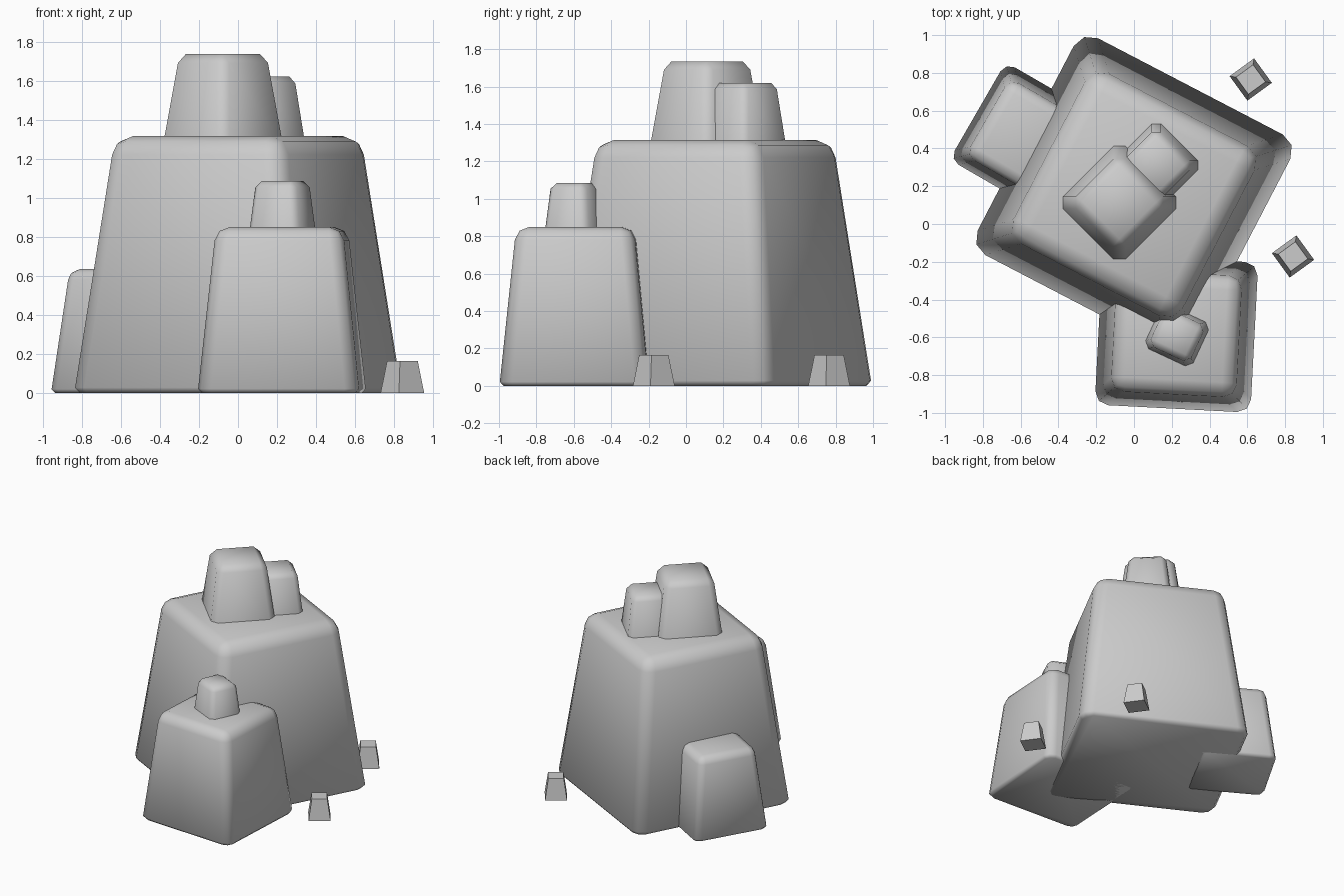
import bpy, bmesh, math
from mathutils import Matrix

if "Cube" in bpy.data.objects:
    bpy.data.objects.remove(bpy.data.objects["Cube"])


def block(name, x, y, z0, z1, base, top, angle, bevel=0.0, segs=1, foot=0.0):
    """Tapered square block; base/top are half sizes (x, y), foot chamfers the ground edge."""
    bm = bmesh.new()
    bmesh.ops.create_cube(bm, size=2)
    for v in bm.verts:
        up = v.co.z > 0
        h = top if up else base
        v.co.x *= h[0]
        v.co.y *= h[1]
        v.co.z = z1 if up else z0

    def on_floor(e):
        return all(abs(v.co.z - z0) < 1e-4 for v in e.verts)

    if bevel:
        bmesh.ops.bevel(bm, geom=[e for e in bm.edges if not on_floor(e)],
                        offset=bevel, offset_type='OFFSET', segments=segs,
                        profile=0.5, affect='EDGES', clamp_overlap=True)
    if foot:
        bmesh.ops.bevel(bm, geom=[e for e in bm.edges if on_floor(e)],
                        offset=foot, offset_type='OFFSET', segments=1,
                        profile=0.5, affect='EDGES', clamp_overlap=True)
    bm.transform(Matrix.Translation((x, y, 0)) @ Matrix.Rotation(math.radians(angle), 4, 'Z'))
    bmesh.ops.recalc_face_normals(bm, faces=bm.faces)
    me = bpy.data.meshes.new(name)
    bm.to_mesh(me)
    bm.free()
    ob = bpy.data.objects.new(name, me)
    bpy.context.collection.objects.link(ob)
    if bevel:
        bpy.ops.object.select_all(action='DESELECT')
        ob.select_set(True)
        bpy.context.view_layer.objects.active = ob
        bpy.ops.object.shade_smooth_by_angle(angle=math.radians(50))
    return ob


# Large rounded rocks standing on the ground
block("main_rock", 0, 0.155, 0, 1.315, (0.65, 0.65), (0.495, 0.495), -27.5, 0.095, 2, 0.028)
block("front_rock", 0.225, -0.58, 0, 0.85, (0.415, 0.40), (0.325, 0.315), -3, 0.07, 2, 0.022)
block("left_rock", -0.57, 0.45, 0, 0.635, (0.30, 0.30), (0.23, 0.23), -30, 0.055, 2, 0.02)

# Chamfered rocks stacked on top
block("peak_rock", -0.077, 0.113, 1.27, 1.735, (0.24, 0.24), (0.18, 0.18), 45, 0.045)
block("peak_side_rock", 0.118, 0.31, 1.27, 1.62, (0.178, 0.178), (0.138, 0.138), 45, 0.035)
block("front_top_rock", 0.228, -0.59, 0.81, 1.085, (0.143, 0.132), (0.115, 0.105), -25, 0.032)

# Loose pebbles
for i, (x, y) in enumerate([(0.618, 0.765), (0.842, -0.172)]):
    block(f"pebble_{i + 1}", x, y, 0, 0.165, (0.08, 0.08), (0.056, 0.056), 36)
